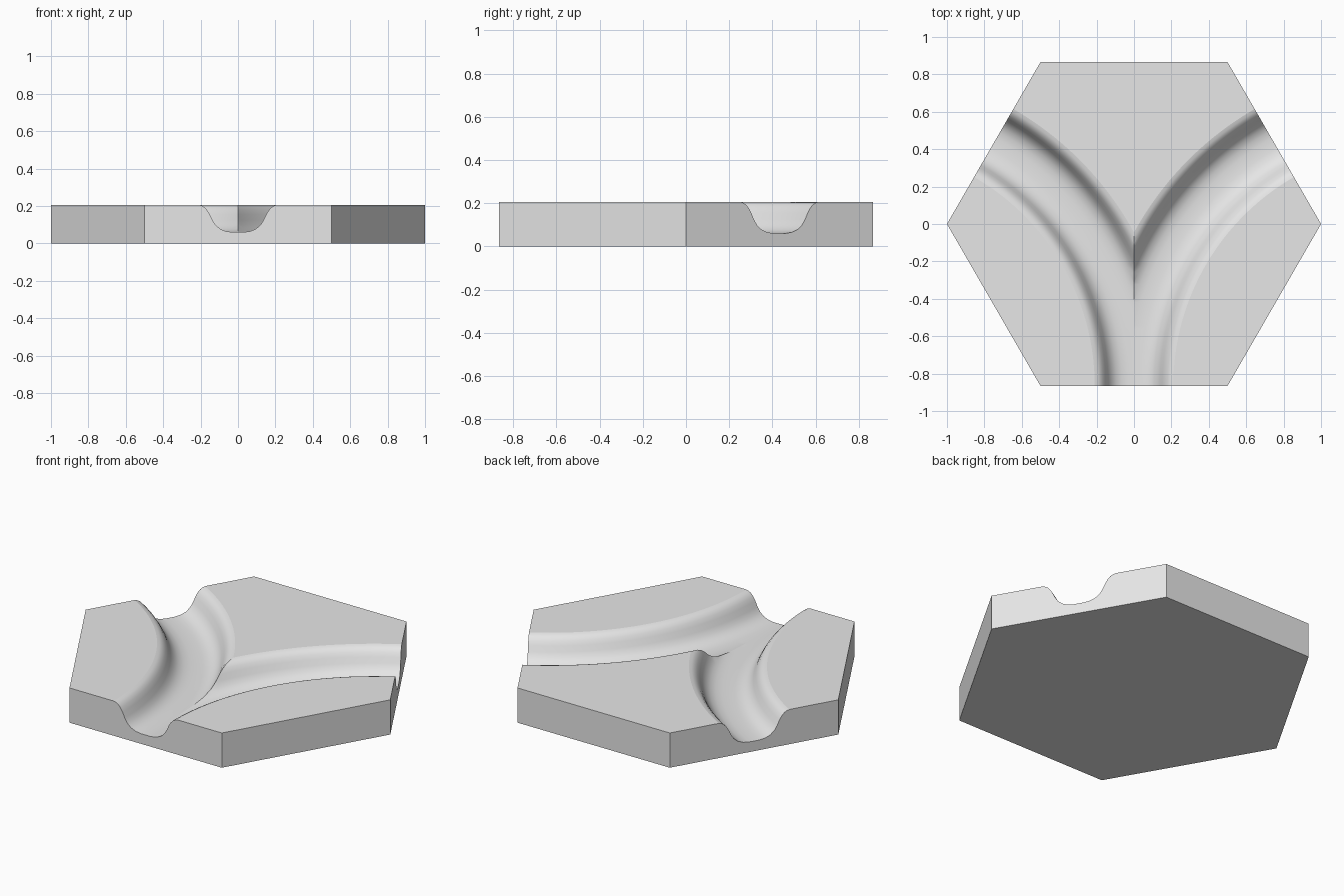
import bpy, bmesh, math

if "Cube" in bpy.data.objects:
    bpy.data.objects.remove(bpy.data.objects["Cube"])

H = 0.206              # tile thickness
A = math.sqrt(3) / 2   # hexagon apothem


def make_object(name, bm):
    bmesh.ops.recalc_face_normals(bm, faces=bm.faces[:])
    mesh = bpy.data.meshes.new(name)
    bm.to_mesh(mesh)
    bm.free()
    ob = bpy.data.objects.new(name, mesh)
    bpy.context.collection.objects.link(ob)
    return ob


# Right half of the hexagonal slab
bm = bmesh.new()
base = bm.faces.new([bm.verts.new((x, y, 0)) for x, y in
                     [(0, -A), (0.5, -A), (1, 0), (0.5, A), (0, A)]])
top = bmesh.ops.extrude_face_region(bm, geom=[base])["geom"]
bmesh.ops.translate(bm, vec=(0, 0, H),
                    verts=[g for g in top if isinstance(g, bmesh.types.BMVert)])
tile = make_object("river_tile", bm)

# Channel cutter: bowl profile swept about the corner where the two edge lines meet
half = [(0.03, 0.06), (0.065, 0.065), (0.095, 0.077), (0.12, 0.098), (0.137, 0.125),
        (0.151, 0.155), (0.165, 0.178), (0.18, 0.194), (0.195, 0.202),
        (0.212, 0.2065), (0.212, 0.3)]
profile = [(-d, z) for d, z in reversed(half)] + half
bm = bmesh.new()
rings = []
for i in range(41):
    a = math.radians(-2 + 64 * i / 40)
    rings.append([bm.verts.new((1.5 - (1.5 + d) * math.cos(a),
                                -A + (1.5 + d) * math.sin(a), z)) for d, z in profile])
n = len(profile)
for r, s in zip(rings, rings[1:]):
    for k in range(n):
        bm.faces.new((r[k], r[(k + 1) % n], s[(k + 1) % n], s[k]))
bm.faces.new(rings[0])
bm.faces.new(rings[-1])
cutter = make_object("channel_cutter", bm)
cutter.hide_render = True

# Carve the channel
bpy.context.view_layer.objects.active = tile
tile.select_set(True)
cut = tile.modifiers.new("channel", 'BOOLEAN')
cut.operation = 'DIFFERENCE'
cut.solver = 'EXACT'
cut.object = cutter
bpy.ops.object.modifier_apply(modifier=cut.name)
bpy.data.objects.remove(cutter)

# Open the middle plane, then smooth only the channel faces
bm = bmesh.new()
bm.from_mesh(tile.data)
bmesh.ops.delete(bm, context='FACES', geom=[
    f for f in bm.faces if all(abs(v.co.x) < 1e-4 for v in f.verts)])
for f in bm.faces:
    f.normal_update()
    f.smooth = 0.02 < f.normal.z < 0.9999 or (f.normal.z > 0 and f.calc_center_median().z < 0.07)
    if abs(f.normal.z) < 0.02:
        f.smooth = False
for e in bm.edges:
    if len(e.link_faces) == 2 and e.calc_face_angle(0) > math.radians(35):
        e.smooth = False
    if e.is_boundary:      # crease where the two branches meet
        e.smooth = False
bm.to_mesh(tile.data)
bm.free()

# Left half
mirror = tile.modifiers.new("mirror", 'MIRROR')
mirror.use_clip = True
mirror.merge_threshold = 0.0005

# Colour
grey = bpy.data.materials.new("light_grey")
grey.diffuse_color = (0.8, 0.8, 0.8, 1)
grey.use_nodes = True
grey.node_tree.nodes["Principled BSDF"].inputs["Base Color"].default_value = grey.diffuse_color
tile.data.materials.clear()
tile.data.materials.append(grey)
